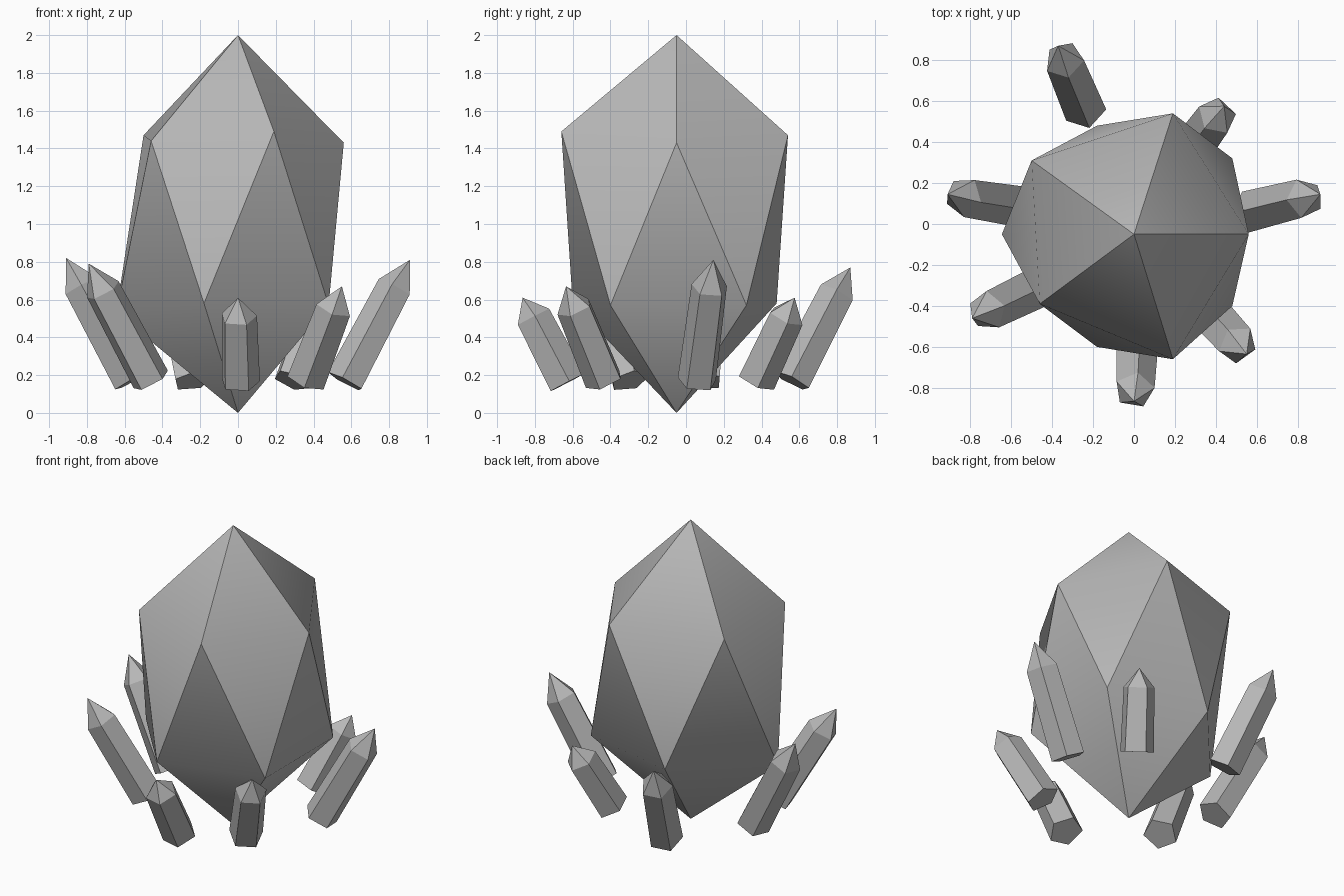
import bpy, bmesh, math
from mathutils import Vector

if "Cube" in bpy.data.objects:
    bpy.data.objects.remove(bpy.data.objects["Cube"])

grey = bpy.data.materials.new("stone_grey")
grey.diffuse_color = (0.48, 0.48, 0.48, 1)
grey.use_nodes = True
grey.node_tree.nodes["Principled BSDF"].inputs["Base Color"].default_value = grey.diffuse_color


def finish(bm, name):
    """Turn a bmesh into a named grey object."""
    bmesh.ops.recalc_face_normals(bm, faces=bm.faces)
    mesh = bpy.data.meshes.new(name)
    bm.to_mesh(mesh)
    bm.free()
    mesh.materials.append(grey)
    obj = bpy.data.objects.new(name, mesh)
    bpy.context.collection.objects.link(obj)
    return obj


# Main crystal: two staggered five-point rings between a top and a bottom tip
upper = [(0.56, -0.05, 1.43), (0.19, 0.54, 1.47), (-0.50, 0.31, 1.47),
         (-0.46, -0.39, 1.44), (0.19, -0.66, 1.49)]
lower = [(0.48, 0.32, 0.57), (-0.18, 0.48, 0.58), (-0.645, -0.05, 0.53),
         (-0.18, -0.60, 0.58), (0.48, -0.40, 0.57)]
bm = bmesh.new()
top = bm.verts.new((0, -0.05, 2))
bottom = bm.verts.new((0, -0.05, 0))
up = [bm.verts.new(p) for p in upper]
lo = [bm.verts.new(p) for p in lower]
for i in range(5):
    j = (i + 1) % 5
    for tri in ((top, up[i], up[j]), (up[i], lo[i], up[j]),
                (lo[i], lo[j], up[j]), (bottom, lo[j], lo[i])):
        bm.faces.new(tri).smooth = True
# Steep edges stay sharp, the level ring edges blend
for e in bm.edges:
    e.smooth = abs(e.verts[0].co.z - e.verts[1].co.z) < 0.2
finish(bm, "main_crystal")


def small_crystal(name, base, tip, r_base=0.107, r_shoulder=0.099, shoulder=0.77):
    """Five-sided tapered prism with a pointed end, one face turned outward."""
    base, tip = Vector(base), Vector(tip)
    axis = (tip - base).normalized()
    side = Vector((0, 0, 1)).cross(axis).normalized()
    outward = side.cross(axis)
    bm = bmesh.new()
    rings = []
    for t, r in ((0, r_base), (shoulder, r_shoulder)):
        centre = base.lerp(tip, t)
        ring = []
        for k in range(5):
            a = math.radians(36 + 72 * k - 8)
            ring.append(bm.verts.new(centre + r * (math.cos(a) * outward + math.sin(a) * side)))
        rings.append(ring)
    point = bm.verts.new(tip)
    bm.faces.new(rings[0])
    for k in range(5):
        n = (k + 1) % 5
        bm.faces.new((rings[0][k], rings[0][n], rings[1][n], rings[1][k]))
        bm.faces.new((rings[1][k], rings[1][n], point))
    finish(bm, name)


# Ring of small crystals leaning outward
small_crystal("crystal_back_left", (-0.24, 0.56, 0.17), (-0.37, 0.87, 0.77))
small_crystal("crystal_back_right", (0.29, 0.37, 0.17), (0.44, 0.575, 0.61))
small_crystal("crystal_right", (0.57, 0.06, 0.165), (0.91, 0.145, 0.81))
small_crystal("crystal_front_right", (0.36, -0.43, 0.17), (0.55, -0.635, 0.67))
small_crystal("crystal_front", (0.01, -0.63, 0.16), (0.0, -0.865, 0.61))
small_crystal("crystal_front_left", (-0.46, -0.30, 0.17), (-0.79, -0.46, 0.79))
small_crystal("crystal_left", (-0.56, 0.09, 0.17), (-0.91, 0.145, 0.82))
